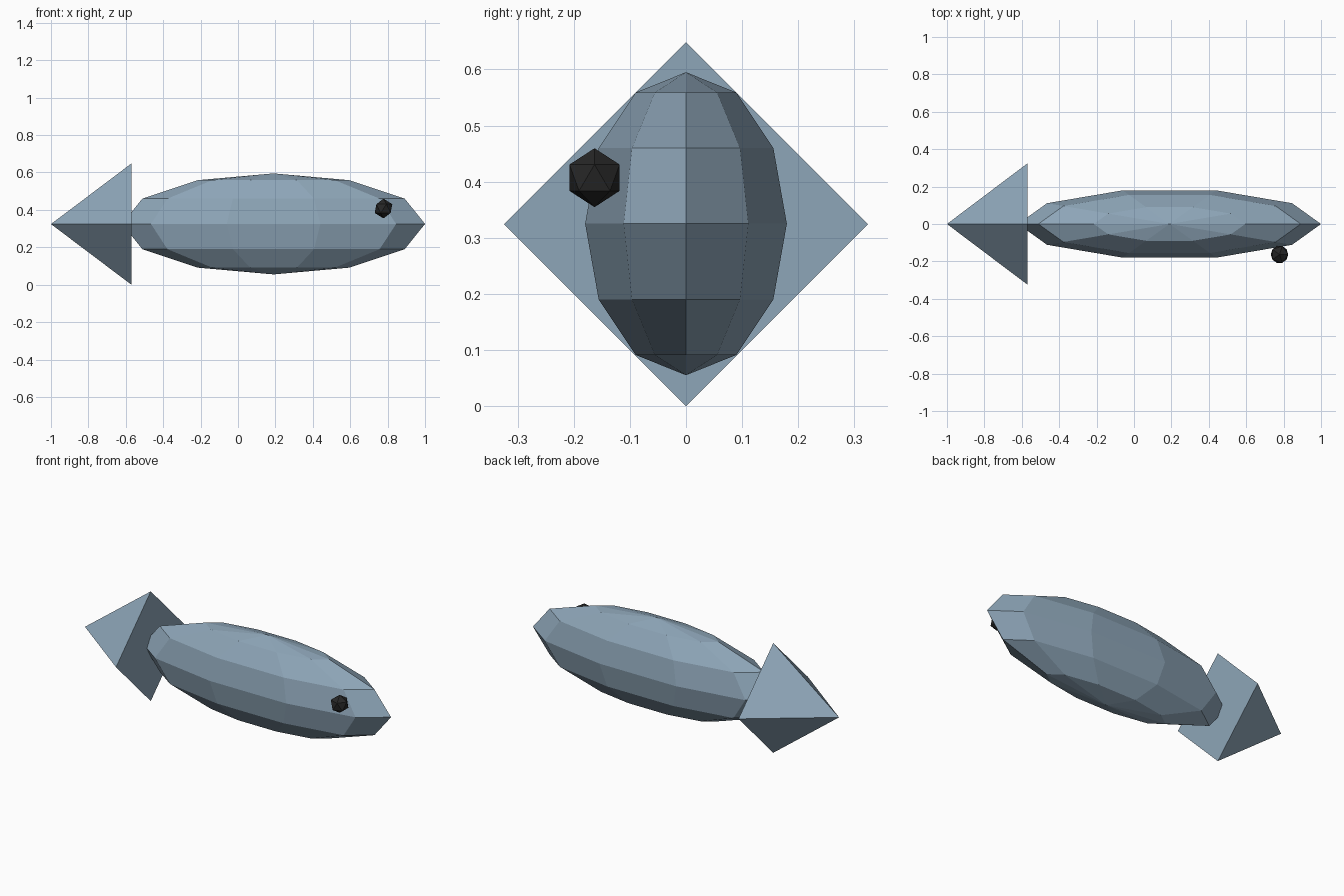
import bpy, bmesh
from math import atan2, radians
from mathutils import Matrix, Vector

if "Cube" in bpy.data.objects:
    bpy.data.objects.remove(bpy.data.objects["Cube"])


def material(name, color):
    mat = bpy.data.materials.new(name)
    mat.diffuse_color = (*color, 1)
    mat.use_nodes = True
    mat.node_tree.nodes["Principled BSDF"].inputs["Base Color"].default_value = mat.diffuse_color
    return mat


def add_object(name, bm, mat):
    mesh = bpy.data.meshes.new(name)
    bmesh.ops.recalc_face_normals(bm, faces=bm.faces)
    bm.to_mesh(mesh)
    bm.free()
    mesh.materials.append(mat)
    obj = bpy.data.objects.new(name, mesh)
    bpy.context.collection.objects.link(obj)
    return obj


def align_to_x(bm):
    # Turn a ring of vertices about z so one lies exactly on the x axis
    v = next(v for v in bm.verts if v.co.xy.length > 0.01)
    turn = Matrix.Rotation(-atan2(v.co.y, v.co.x), 4, 'Z')
    bmesh.ops.transform(bm, matrix=turn, verts=bm.verts)


blue = material("fish_blue", (0.27, 0.38, 0.48))
black = material("eye_black", (0.02, 0.02, 0.02))

# Body: flattened low-poly sphere
bm = bmesh.new()
bmesh.ops.create_uvsphere(bm, u_segments=10, v_segments=6, radius=1)
align_to_x(bm)
bmesh.ops.scale(bm, vec=Vector((0.81, 0.189, 0.27)), verts=bm.verts)
bmesh.ops.translate(bm, vec=Vector((0.19, 0, 0.325)), verts=bm.verts)
add_object("body", bm, blue)

# Tail: four-sided pyramid pointing backwards
bm = bmesh.new()
bmesh.ops.create_cone(bm, cap_ends=True, segments=4,
                      radius1=0.324, radius2=0, depth=0.43)
bmesh.ops.remove_doubles(bm, verts=bm.verts, dist=1e-4)
align_to_x(bm)
bmesh.ops.transform(bm, verts=bm.verts,
                    matrix=Matrix.Translation((-0.785, 0, 0.324))
                    @ Matrix.Rotation(radians(-90), 4, 'Y'))
add_object("tail", bm, blue)

# Eye: small icosahedron on the front side only
bm = bmesh.new()
bmesh.ops.create_icosphere(bm, subdivisions=1, radius=0.0525)
bmesh.ops.translate(bm, vec=Vector((0.778, -0.163, 0.407)), verts=bm.verts)
add_object("eye", bm, black)
